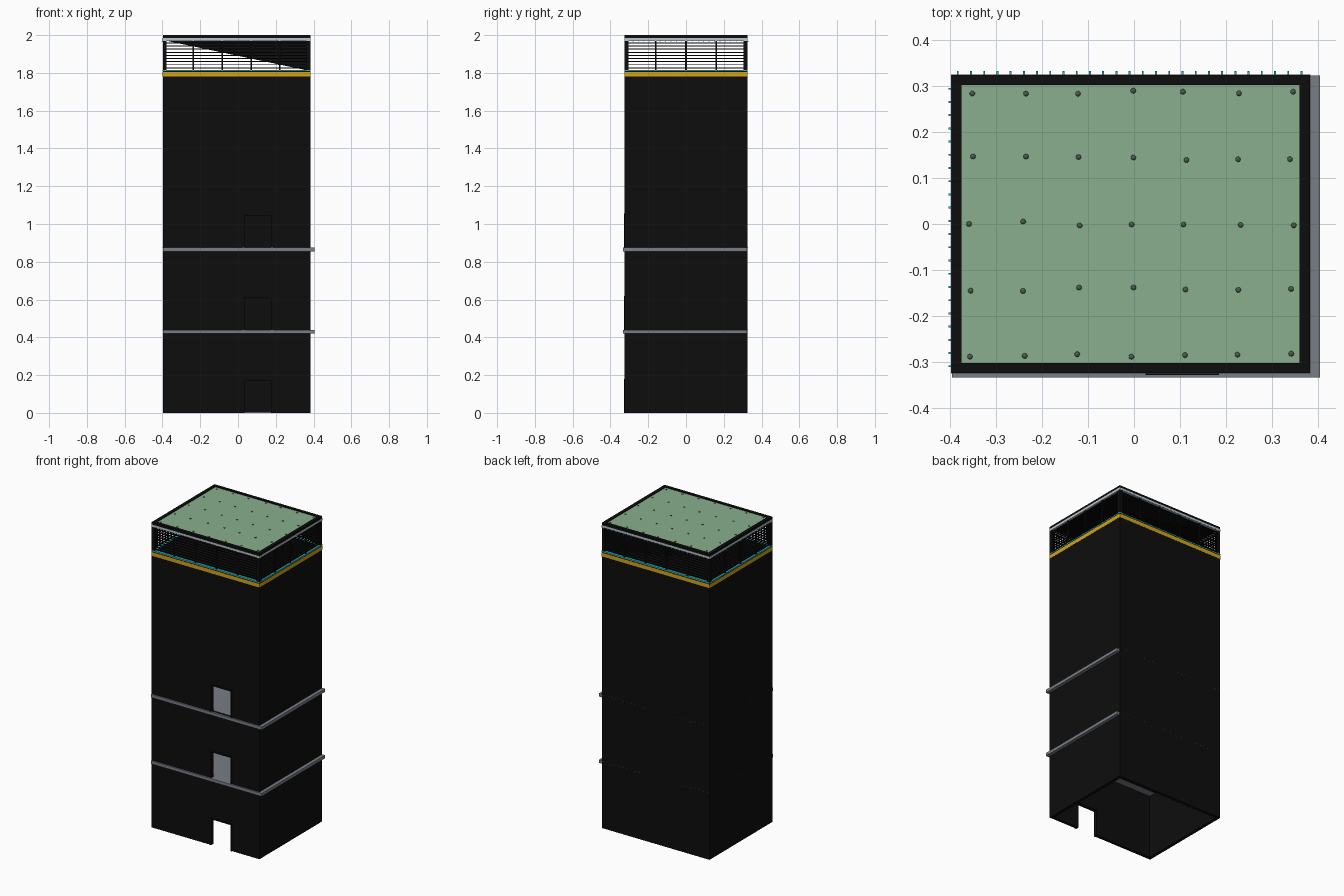
import bpy, bmesh, random
from mathutils import Matrix, Vector

if "Cube" in bpy.data.objects:
    bpy.data.objects.remove(bpy.data.objects["Cube"])

random.seed(4)


def mat(name, r, g, b):
    m = bpy.data.materials.new(name)
    m.diffuse_color = (r, g, b, 1)
    m.use_nodes = True
    m.node_tree.nodes["Principled BSDF"].inputs["Base Color"].default_value = m.diffuse_color
    return m


BLACK = mat("black", 0.004, 0.004, 0.004)
GREY = mat("slab grey", 0.19, 0.21, 0.24)
YELLOW = mat("amber yellow", 0.68, 0.37, 0.008)
TEAL = mat("teal light", 0.03, 0.5, 0.55)
SILVER = mat("pale silver", 0.5, 0.56, 0.62)
GREEN = mat("roof green", 0.25, 0.43, 0.27)
MOSS = mat("dark moss", 0.07, 0.11, 0.075)


def finish(name, bm, material):
    me = bpy.data.meshes.new(name)
    bm.to_mesh(me)
    bm.free()
    me.materials.append(material)
    ob = bpy.data.objects.new(name, me)
    bpy.context.collection.objects.link(ob)
    return ob


def boxes(name, material, spans):
    """One object from many (x0, x1, y0, y1, z0, z1) boxes."""
    bm = bmesh.new()
    for x0, x1, y0, y1, z0, z1 in spans:
        m = Matrix.Translation(((x0 + x1) / 2, (y0 + y1) / 2, (z0 + z1) / 2))
        m = m @ Matrix.Diagonal((x1 - x0, y1 - y0, z1 - z0, 1))
        bmesh.ops.create_cube(bm, size=1, matrix=m)
    return finish(name, bm, material)


X0, X1, Y0, Y1 = -0.398, 0.383, -0.325, 0.325
T = 0.02


def ring(z0, z1, t=T, out=0.0):
    """Four box spans forming a rectangular frame around the tower."""
    a, b, c, d = X0 - out, X1 + out, Y0 - out, Y1 + out
    return [(a, b, c, c + t, z0, z1), (a, b, d - t, d, z0, z1),
            (a, a + t, c + t, d - t, z0, z1), (b - t, b, c + t, d - t, z0, z1)]


# Hollow shaft, open below, with door openings in the front wall
DX0, DX1, DH = 0.035, 0.175, 0.17
FLOORS = [0.0, 0.44, 0.875]
TOP = 1.78
walls = ring(0, TOP)[1:]
walls += [(X0, DX0, Y0, Y0 + T, 0, TOP), (DX1, X1, Y0, Y0 + T, 0, TOP)]
for z, nxt in zip(FLOORS, FLOORS[1:] + [TOP]):
    walls.append((DX0, DX1, Y0, Y0 + T, z + DH, nxt))
boxes("tower_walls", BLACK, walls)

# Door frames
frames = []
for z in FLOORS:
    frames += [(DX0 - 0.01, DX0, Y0 - 0.004, Y0, z, z + DH + 0.01),
               (DX1, DX1 + 0.01, Y0 - 0.004, Y0, z, z + DH + 0.01),
               (DX0, DX1, Y0 - 0.004, Y0, z + DH, z + DH + 0.01)]
boxes("door_frames", BLACK, frames)

# Floor slabs that project on the front and right as ledges
boxes("floor_slabs", GREY, [(X0 + 0.001, 0.405, -0.334, Y1 - 0.002, z - 0.02, z)
                            for z in FLOORS[1:]])
boxes("rear_threshold", GREY, [(X0 + T, X1 - T, Y1 - T - 0.005, Y1 - T, 0, 0.006)])

# Coloured bands and deck under the open gallery
boxes("yellow_band", YELLOW, ring(TOP, 1.804, out=0.001))
boxes("dark_band", BLACK, ring(1.804, 1.809))
boxes("teal_band", TEAL, ring(1.809, 1.816, out=0.001))
boxes("gallery_deck", BLACK, [(X0 + T, X1 - T, Y0 + T, Y1 - T, 1.79, 1.812)])

# Gallery posts and slats
posts = []
for x in (X0, X1 - T):
    for y in (Y0, Y1 - T):
        posts.append((x, x + T, y, y + T, 1.816, 1.97))
for i in range(1, 5):
    x = X0 + 0.008 + i * 0.153
    for y in (Y0, Y1 - 0.008):
        posts.append((x - 0.004, x + 0.004, y, y + 0.008, 1.816, 1.97))
for i in (-1, 0, 1):
    for x in (X0, X1 - 0.008):
        posts.append((x, x + 0.008, i * 0.16 - 0.004, i * 0.16 + 0.004, 1.816, 1.97))
boxes("gallery_posts", BLACK, posts)
slats = []
for i in range(9):
    z = 1.824 + i * 0.0165
    slats += ring(z, z + 0.005, t=0.008, out=-0.001)
boxes("gallery_slats", BLACK, slats)

# Triangular screen inside the back of the gallery
bm = bmesh.new()
tri = [bm.verts.new(p) for p in ((X0 + T, 0.312, 1.97), (X1 - T, 0.312, 1.97),
                                 (X1 - T, 0.312, 1.814))]
face = bm.faces.new(tri)
ext = bmesh.ops.extrude_face_region(bm, geom=[face])
bmesh.ops.translate(bm, vec=(0, -0.003, 0),
                    verts=[v for v in ext["geom"] if isinstance(v, bmesh.types.BMVert)])
bmesh.ops.recalc_face_normals(bm, faces=bm.faces)
finish("triangle_screen", bm, BLACK)

# Roof: pale trim, black parapet, green surface
boxes("roof_trim", SILVER, ring(1.97, 1.985, out=0.001))
boxes("roof_slab", BLACK, [(X0 + T, X1 - T, Y0 + T, Y1 - T, 1.97, 1.985)])
boxes("parapet", BLACK, ring(1.985, 2.0, t=0.022))
boxes("green_roof", GREEN, [(X0 + 0.022, X1 - 0.022, Y0 + 0.022, Y1 - 0.022, 1.985, 1.996)])

# Small tufts on a loose grid
bm = bmesh.new()
for i in range(7):
    for j in range(5):
        p = Vector((-0.355 + i * 0.1165 + random.uniform(-0.005, 0.005),
                    -0.285 + j * 0.143 + random.uniform(-0.005, 0.005), 1.995))
        bmesh.ops.create_icosphere(bm, subdivisions=2, radius=0.0062,
                                   matrix=Matrix.Translation(p) @ Matrix.Diagonal((1, 1, 0.75, 1)))
finish("roof_tufts", bm, MOSS)

# Rows of tiny lights on the back and left
lights = []
for z in (1.968, FLOORS[1], FLOORS[2]):
    s = 0.002 if z > 1 else 0.001
    for i in range(27):
        x = X0 + 0.014 + i * 0.0288
        lights.append((x - s, x + s, Y1, Y1 + 0.008 * s / 0.002, z - s, z + s))
    for i in range(22):
        y = Y0 + 0.015 + i * 0.0288
        lights.append((X0 - 0.006 * s / 0.002, X0, y - s, y + s, z - s, z + s))
boxes("string_lights", TEAL, lights)
